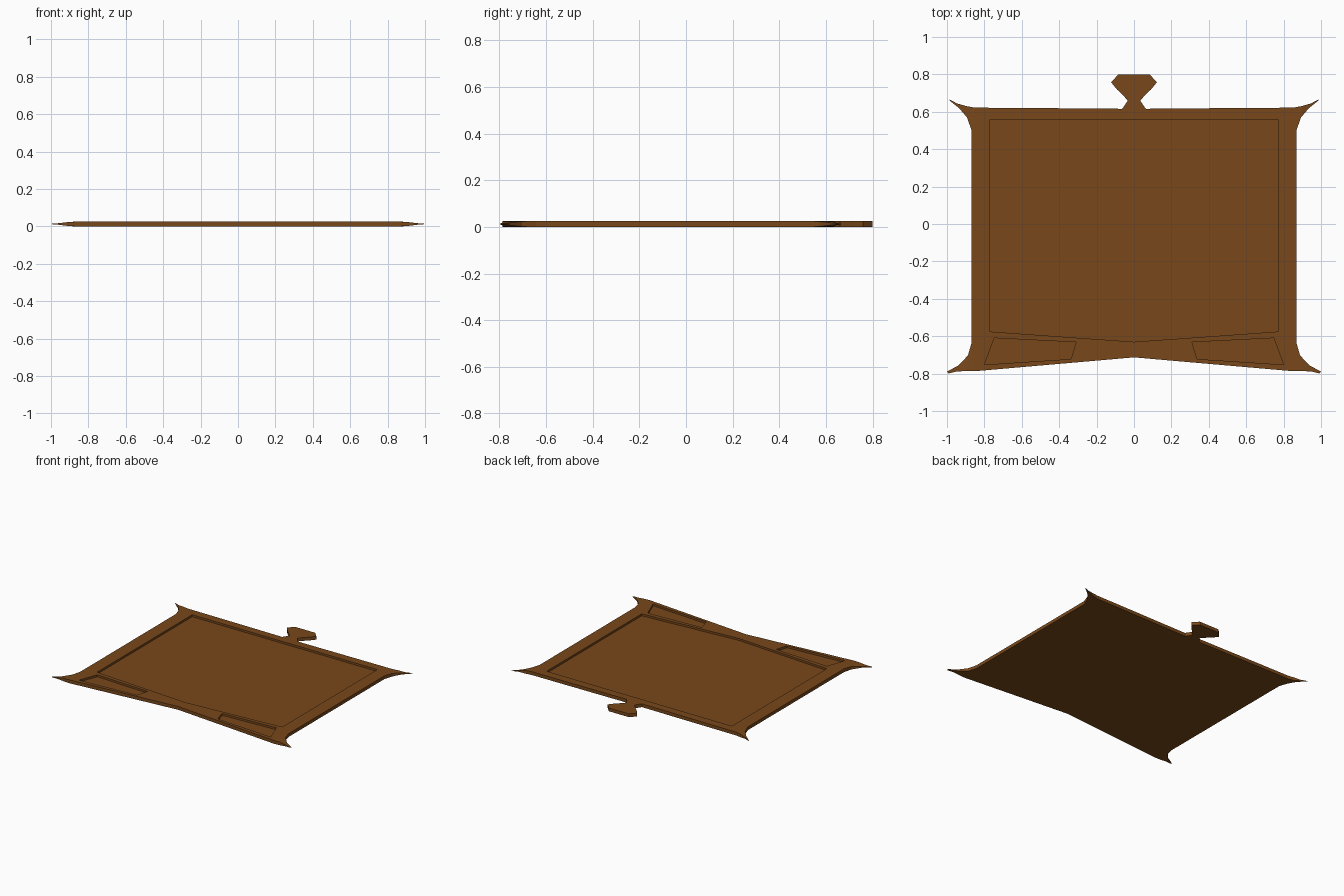
import bpy, bmesh

if "Cube" in bpy.data.objects:
    bpy.data.objects.remove(bpy.data.objects["Cube"])

T = 0.025        # plate thickness
DEPTH = 0.015    # recess depth

wood = bpy.data.materials.new("brown_wood")
wood.diffuse_color = (0.19, 0.065, 0.011, 1)
wood.use_nodes = True
wood.node_tree.nodes["Principled BSDF"].inputs["Base Color"].default_value = wood.diffuse_color

# Right half of the main outline, finial top to front notch; None marks where a horn attaches
finial = [(0.083, 0.80), (0.123, 0.758), (0.09, 0.718), (0.07, 0.70), (0.033, 0.66), (0.063, 0.616)]
# Horn stations: two edge points and half thickness
back_horn = [((0.85, 0.622), (0.87, 0.505), T / 2), ((0.895, 0.63), (0.893, 0.57), 0.0115),
             ((0.945, 0.644), (0.935, 0.619), 0.005), ((0.989, 0.667), (0.985, 0.659), 0.0008)]
front_horn = [((0.87, -0.64), (0.85, -0.787), T / 2), ((0.888, -0.703), (0.90, -0.786), 0.0115),
              ((0.94, -0.757), (0.95, -0.789), 0.005), ((1.0, -0.789), (0.991, -0.799), 0.0008)]
half = (finial + [(0.54, 0.62)] + [back_horn[0][0], back_horn[0][1]]
        + [front_horn[0][0], front_horn[0][1]])
outline = half + [(0, -0.713)] + [(-x, y) for x, y in reversed(half)]


def make_object(name, bm):
    bmesh.ops.remove_doubles(bm, verts=bm.verts, dist=1e-5)
    bmesh.ops.recalc_face_normals(bm, faces=bm.faces)
    me = bpy.data.meshes.new(name)
    bm.to_mesh(me)
    bm.free()
    ob = bpy.data.objects.new(name, me)
    bpy.context.collection.objects.link(ob)
    me.materials.append(wood)
    return ob


def prism(bm, pts, z0, z1, skip=()):
    lo = [bm.verts.new((x, y, z0)) for x, y in pts]
    hi = [bm.verts.new((x, y, z1)) for x, y in pts]
    bm.faces.new(lo)
    bm.faces.new(hi)
    for i, p in enumerate(pts):
        j = (i + 1) % len(pts)
        if not any({p, pts[j]} == s for s in skip):
            bm.faces.new((lo[i], lo[j], hi[j], hi[i]))


def horn(bm, stations, side):
    rings = []
    for a, b, h in stations:
        ring = [(a, -h), (b, -h), (b, h), (a, h)]
        rings.append([bm.verts.new((side * p[0], p[1], T / 2 + z)) for p, z in ring])
    for r, s in zip(rings, rings[1:]):
        for i in range(4):
            j = (i + 1) % 4
            bm.faces.new((r[i], r[j], s[j], s[i]))
    bm.faces.new(rings[-1])


# Plate with finial, open where the four tapered horns join
bm = bmesh.new()
joints = [{(s * h[0][0][0], h[0][0][1]), (s * h[0][1][0], h[0][1][1])}
          for h in (back_horn, front_horn) for s in (1, -1)]
prism(bm, outline, 0, T, joints)
for side in (1, -1):
    horn(bm, back_horn, side)
    horn(bm, front_horn, side)
plate = make_object("sign_plate", bm)

# Recessed main panel and two small front panels
bm = bmesh.new()
prism(bm, [(-0.772, 0.557), (0.772, 0.557), (0.772, -0.575), (0, -0.63), (-0.772, -0.575)], T - DEPTH, 0.1)
small = [(0.31, -0.632), (0.747, -0.61), (0.80, -0.752), (0.337, -0.722)]
for side in (1, -1):
    prism(bm, [(side * x, y) for x, y in small], T - DEPTH, 0.1)
cutter = make_object("recess_cutter", bm)
cutter.hide_render = True

mod = plate.modifiers.new("recesses", 'BOOLEAN')
mod.operation = 'DIFFERENCE'
mod.solver = 'EXACT'
mod.object = cutter
bpy.context.view_layer.objects.active = plate
bpy.ops.object.modifier_apply(modifier=mod.name)
bpy.data.objects.remove(cutter)
